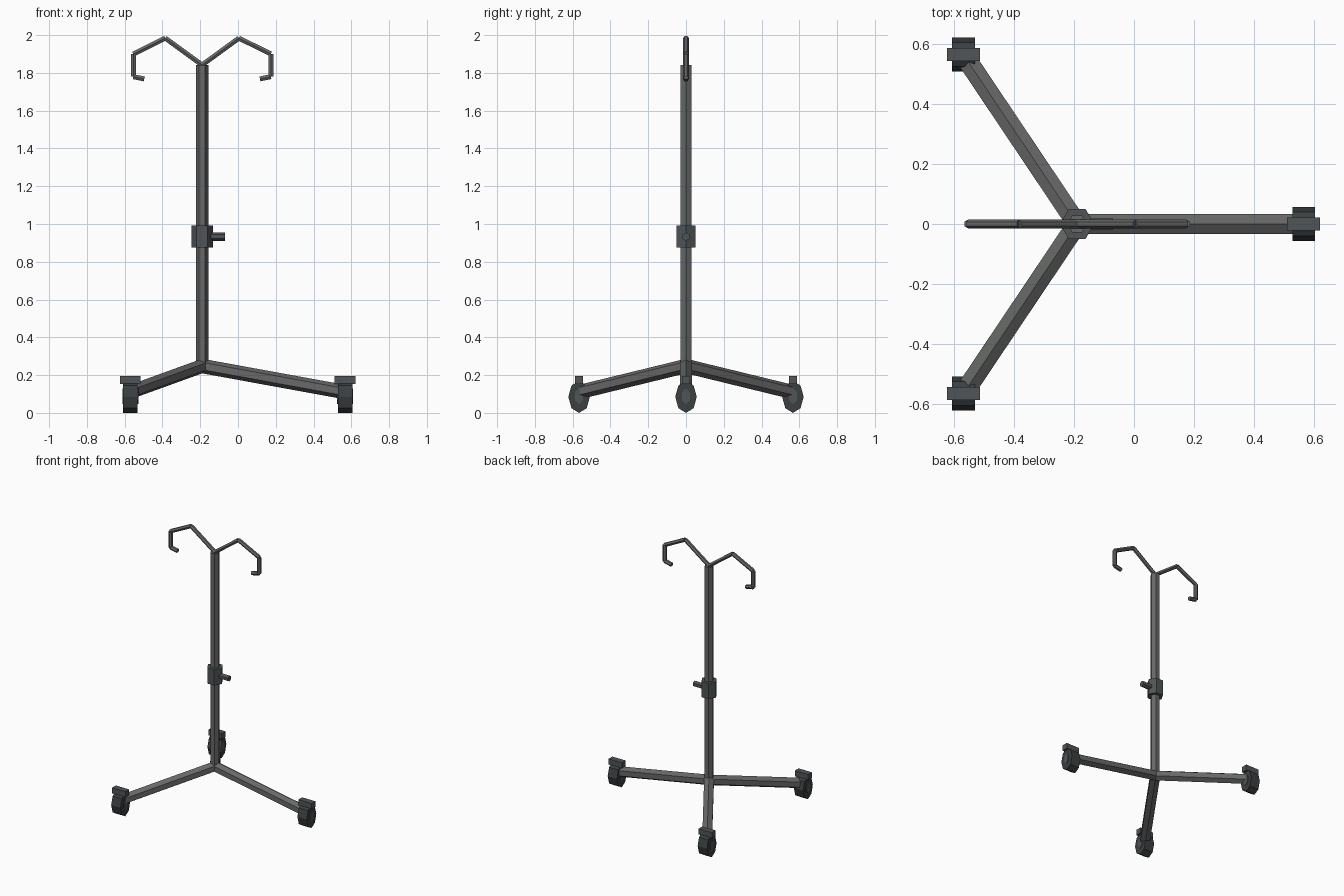
import bpy, bmesh, math
from mathutils import Vector, Matrix

if "Cube" in bpy.data.objects:
    bpy.data.objects.remove(bpy.data.objects["Cube"])


def material(name, r, g, b):
    m = bpy.data.materials.new(name)
    m.diffuse_color = (r, g, b, 1)
    m.use_nodes = True
    m.node_tree.nodes["Principled BSDF"].inputs["Base Color"].default_value = m.diffuse_color
    return m


METAL = material("metal", 0.135, 0.14, 0.135)
FITTING = material("fitting", 0.08, 0.09, 0.095)
RUBBER = material("rubber", 0.045, 0.05, 0.052)
PX = -0.19  # pole position


def finish(bm, name, mat):
    bmesh.ops.recalc_face_normals(bm, faces=bm.faces[:])
    me = bpy.data.meshes.new(name)
    bm.to_mesh(me)
    bm.free()
    me.materials.append(mat)
    ob = bpy.data.objects.new(name, me)
    bpy.context.collection.objects.link(ob)
    return ob


def add_rod(bm, a, b, radius, up, sides=6, squash=1.0):
    """Prism from a to b with one corner pointing along 'up'."""
    a, b = Vector(a), Vector(b)
    w = (b - a).normalized()
    u = Vector(up)
    u = (u - w * u.dot(w)).normalized()
    v = w.cross(u) * squash
    m = Matrix((u, v, w)).transposed().to_4x4()
    m.translation = (a + b) / 2
    ring = [(math.cos(t) * radius, math.sin(t) * radius)
            for t in (2 * math.pi * i / sides for i in range(sides))]
    h = (b - a).length / 2
    lo = [bm.verts.new(m @ Vector((x, y, -h))) for x, y in ring]
    hi = [bm.verts.new(m @ Vector((x, y, h))) for x, y in ring]
    for i in range(sides):
        j = (i + 1) % sides
        bm.faces.new((lo[i], lo[j], hi[j], hi[i]))
    bm.faces.new(lo[::-1])
    bm.faces.new(hi)


def rod(name, a, b, radius, up, mat, **kw):
    bm = bmesh.new()
    add_rod(bm, a, b, radius, up, **kw)
    return finish(bm, name, mat)


def box(name, centre, size, mat):
    bm = bmesh.new()
    bmesh.ops.create_cube(bm, size=1)
    bmesh.ops.scale(bm, vec=size, verts=bm.verts)
    bmesh.ops.translate(bm, vec=centre, verts=bm.verts)
    return finish(bm, name, mat)


# Upright pole, height collar and its clamp knob
rod("pole", (PX, 0, 0.235), (PX, 0, 1.842), 0.033, (1, 0, 0), METAL)
rod("height_collar", (PX, 0, 0.875), (PX, 0, 0.992), 0.057, (1, 0, 0), FITTING)
rod("clamp_knob", (PX, 0, 0.933), (-0.07, 0, 0.933), 0.022, (0, 0, 1), FITTING)

# Three sloping legs, each with a caster
for i, (x, y) in enumerate([(0.567, 0), (-0.57, 0.566), (-0.57, -0.566)], 1):
    rod(f"leg_{i}", (PX, 0, 0.248), (x, y, 0.11), 0.038, (0, 0, 1), METAL)
    rod(f"wheel_{i}", (x - 0.038, y, 0.085), (x + 0.038, y, 0.085), 0.085,
        (0, 0, 1), RUBBER, sides=8, squash=0.67)
    rod(f"wheel_hub_{i}", (x - 0.042, y, 0.088), (x + 0.042, y, 0.088), 0.042,
        (0, 0, 1), FITTING, squash=0.58)
    box(f"caster_block_{i}", (x, y, 0.175), (0.11, 0.044, 0.042), FITTING)

# Pair of bent hooks at the top, mirrored about the pole
path = [(0, 1.842), (0.195, 1.984), (0.364, 1.9), (0.364, 1.78), (0.306, 1.768)]
for side, s in (("left", -1), ("right", 1)):
    bm = bmesh.new()
    pts = [(PX + s * x, 0, z) for x, z in path]
    for a, b in zip(pts, pts[1:]):
        add_rod(bm, a, b, 0.015, (0, 1, 0))
    finish(bm, f"hook_{side}", METAL)
